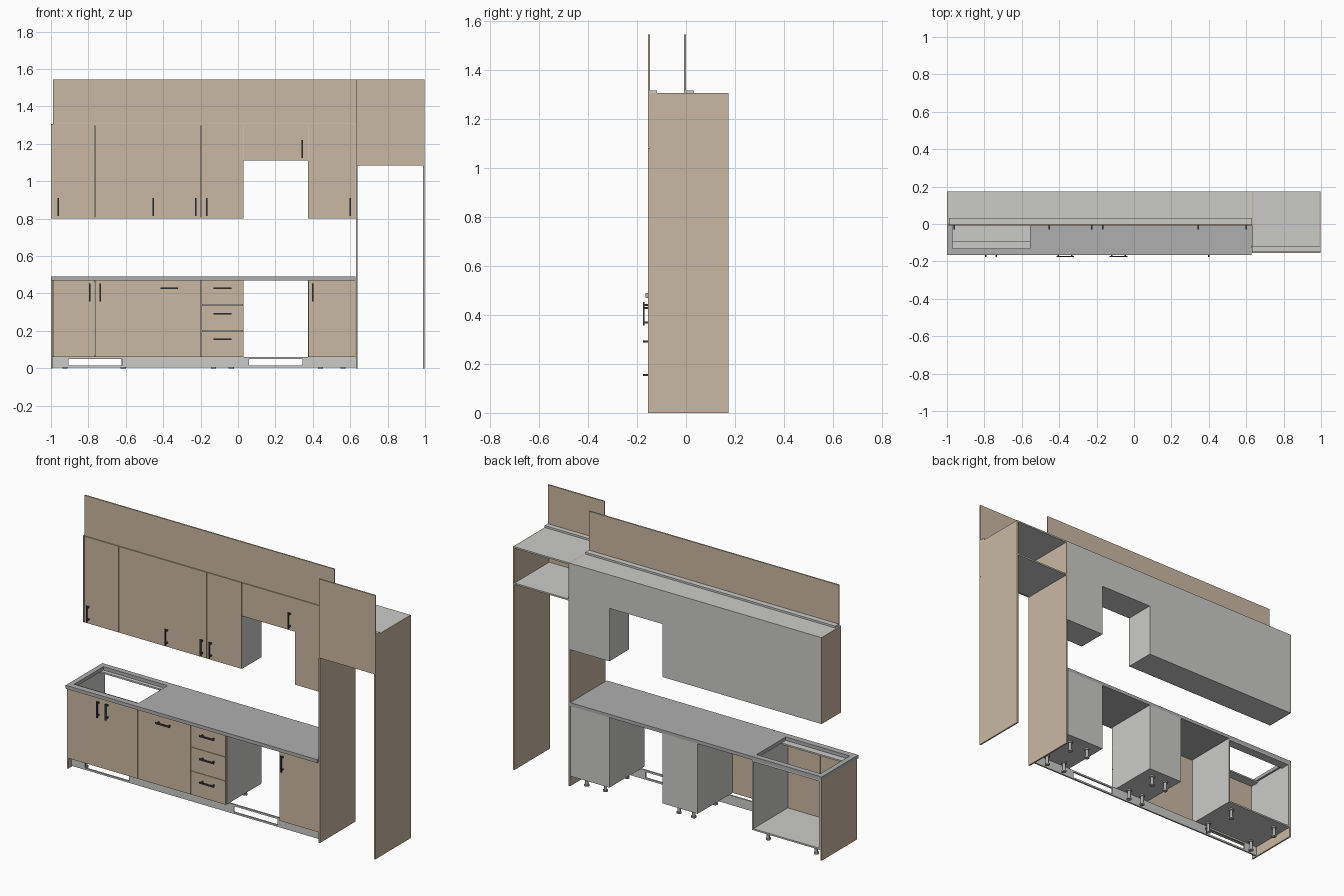
import bpy, bmesh
from mathutils import Matrix, Vector

if "Cube" in bpy.data.objects:
    bpy.data.objects.remove(bpy.data.objects["Cube"])


def material(name, rgb):
    m = bpy.data.materials.new(name)
    m.diffuse_color = (*rgb, 1)
    m.use_nodes = True
    m.node_tree.nodes["Principled BSDF"].inputs["Base Color"].default_value = m.diffuse_color
    return m


TAN = material("tan board", (0.59, 0.485, 0.365))
BODY = material("light grey board", (0.60, 0.60, 0.59))
STONE = material("grey worktop", (0.43, 0.43, 0.43))
DARK = material("dark metal", (0.06, 0.06, 0.06))

T = 0.009                      # board thickness
FRONT, BACK = -0.155, 0.173    # depth of the deep units
BASE_TOP, BASE_LOW = 0.47, 0.06
UP_LOW, UP_TOP = 0.80, 1.306
GAP = 0.001                    # half the joint between fronts


def add_box(bm, x, y, z):
    size = Vector((x[1] - x[0], y[1] - y[0], z[1] - z[0]))
    mid = Vector((sum(x) / 2, sum(y) / 2, sum(z) / 2))
    bmesh.ops.create_cube(bm, size=1, matrix=Matrix.Translation(mid) @ Matrix.Diagonal((*size, 1)))


def finish(bm, name, mat):
    mesh = bpy.data.meshes.new(name)
    bm.to_mesh(mesh)
    bm.free()
    mesh.materials.append(mat)
    ob = bpy.data.objects.new(name, mesh)
    bpy.context.collection.objects.link(ob)
    return ob


def boxes(name, mat, *parts):
    bm = bmesh.new()
    for p in parts:
        add_box(bm, *p)
    return finish(bm, name, mat)


def cut(ob, *holes):
    """Cut box-shaped openings through a board."""
    cutter = boxes("cutter", BODY, *holes)
    mod = ob.modifiers.new("opening", "BOOLEAN")
    mod.operation, mod.object, mod.solver = "DIFFERENCE", cutter, "EXACT"
    bpy.context.view_layer.objects.active = ob
    bpy.ops.object.modifier_apply(modifier=mod.name)
    bpy.data.objects.remove(cutter, do_unlink=True)


def carcass(name, x, y, z, open_sink=False):
    """Hollow cabinet of boards; the sink one has rails and no back."""
    xi = (x[0] + T, x[1] - T)
    parts = [((x[0], x[0] + T), y, z), ((x[1] - T, x[1]), y, z),
             (xi, y, (z[0], z[0] + T))]
    top = (z[1] - T, z[1])
    if open_sink:
        parts += [(xi, (y[0], y[0] + 0.055), top), (xi, (y[1] - 0.055, y[1]), top)]
    else:
        parts += [(xi, y, top), (xi, (y[1] - 0.003, y[1]), (z[0] + T, z[1] - T))]
    boxes(name, BODY, *parts)


def door(name, x, z, y):
    boxes(name, TAN, ((x[0] + GAP, x[1] - GAP), (y, y + T - 0.001), (z[0] + GAP, z[1] - GAP)))


def handle(name, x, z, y, upright=True, length=0.095):
    """Bar handle with two posts, in front of a door face at y."""
    r, h = 0.004, length / 2
    bar_y, post_y = (y - 0.021, y - 0.015), (y - 0.015, y)
    if upright:
        parts = [((x - r, x + r), bar_y, (z - h, z + h))]
        parts += [((x - r, x + r), post_y, (z + s - r, z + s + r)) for s in (-0.036, 0.036)]
    else:
        parts = [((x - h, x + h), bar_y, (z - r, z + r))]
        parts += [((x + s - r, x + s + r), post_y, (z - r, z + r)) for s in (-0.036, 0.036)]
    boxes(name, DARK, *parts)


def leg(x, y):
    bm = bmesh.new()
    for r, z0, z1 in ((0.014, 0, 0.008), (0.009, 0.008, 0.052), (0.015, 0.052, BASE_LOW)):
        bmesh.ops.create_cone(bm, cap_ends=True, segments=16, radius1=r, radius2=r, depth=z1 - z0,
                              matrix=Matrix.Translation((x, y, (z0 + z1) / 2)))
    finish(bm, "leg", STONE)


# Base cabinets and their legs
base_y = (FRONT + T, BACK)
for name, x, sink in (("sink_cabinet", (-0.991, -0.548), True),
                      ("drawer_cabinet", (-0.197, 0.03), False),
                      ("end_base_cabinet", (0.375, 0.628), False)):
    carcass(name, x, base_y, (BASE_LOW, BASE_TOP), sink)
    for lx in (x[0] + 0.066, x[1] - 0.066):
        for ly in (-0.085, 0.115):
            leg(lx, ly)
boxes("base_end_panel", TAN, ((-1, -0.991), (FRONT, BACK), (0, BASE_TOP)))

# Base doors and drawers
for name, x, z in (("sink_door_left", (-0.991, -0.766), (BASE_LOW, BASE_TOP)),
                   ("sink_door_right", (-0.766, -0.54), (BASE_LOW, BASE_TOP)),
                   ("appliance_door", (-0.54, -0.197), (BASE_LOW, BASE_TOP)),
                   ("drawer_bottom", (-0.197, 0.03), (BASE_LOW, 0.2)),
                   ("drawer_middle", (-0.197, 0.03), (0.2, 0.34)),
                   ("drawer_top", (-0.197, 0.03), (0.34, BASE_TOP)),
                   ("end_base_door", (0.375, 0.63), (BASE_LOW, BASE_TOP))):
    door(name, x, z, FRONT)
for x in (-0.793, -0.736, 0.40):
    handle("base_handle", x, 0.405, FRONT)
handle("appliance_handle", -0.368, 0.428, FRONT, False)
for z in (0.155, 0.292, 0.428):
    handle("drawer_handle", -0.083, z, FRONT, False)

# Plinth with two vents
plinth = boxes("plinth", BODY, ((-0.991, 0.63), (-0.125, -0.116), (0.005, BASE_LOW)))
cut(plinth, ((-0.905, -0.62), (-0.2, 0), (0.015, 0.05)), ((0.06, 0.345), (-0.2, 0), (0.015, 0.05)))

# Worktop with sink opening
worktop = boxes("worktop", STONE, ((-1, 0.629), (-0.166, BACK), (BASE_TOP, 0.49)))
cut(worktop, ((-0.97, -0.555), (-0.13, 0.14), (0.4, 0.6)))

# Wall cabinets
for name, x, low in (("wall_cabinet_corner", (-0.991, -0.425), UP_LOW),
                     ("wall_cabinet_middle", (-0.425, 0.03), UP_LOW),
                     ("hood_cabinet", (0.03, 0.375), 1.11),
                     ("wall_cabinet_end", (0.375, 0.63), UP_LOW)):
    carcass(name, x, (0, BACK), (low, UP_TOP))
boxes("wall_end_panel", TAN, ((-1, -0.991), (-0.008, BACK), (UP_LOW, UP_TOP)))

# Wall doors
edges = (-0.991, -0.766, -0.425, -0.197, 0.03, 0.375, 0.63)
for i, x in enumerate(zip(edges, edges[1:])):
    door("wall_door", x, (1.11 if i == 4 else UP_LOW, UP_TOP), -0.008)
for x, z in ((-0.962, 0.863), (-0.453, 0.863), (-0.225, 0.863),
             (-0.168, 0.863), (0.344, 1.173), (0.599, 0.863)):
    handle("wall_handle", x, z, -0.008)

# Fascia above the wall cabinets, with fixing strip
boxes("wall_fascia", TAN, ((-0.99, 0.63), (-0.008, 0), (UP_TOP + 0.002, 1.545)))
boxes("wall_fascia_strip", BODY, ((-0.99, 0.63), (0, 0.032), (UP_TOP, 1.317)))

# Tall refrigerator housing
for name, x in (("tall_panel_left", (0.63, 0.639)), ("tall_panel_right", (0.989, 0.998))):
    boxes(name, TAN, (x, (FRONT + 0.008, BACK), (0, UP_TOP)))
for name, z in (("tall_top", UP_TOP - T), ("tall_shelf", 1.085)):
    boxes(name, BODY, ((0.639, 0.989), (FRONT + 0.008, BACK), (z, z + T)))
boxes("tall_front", TAN, ((0.632, 0.998), (FRONT, FRONT + 0.008), (1.083, 1.545)))
for name, x in (("tall_edge_left", (0.63, 0.639)), ("tall_edge_right", (0.989, 0.998))):
    boxes(name, TAN, (x, (FRONT, FRONT + 0.008), (0, 1.082)))
boxes("tall_fascia_strip", BODY, ((0.632, 0.998), (FRONT + 0.008, -0.118), (UP_TOP, 1.317)))
